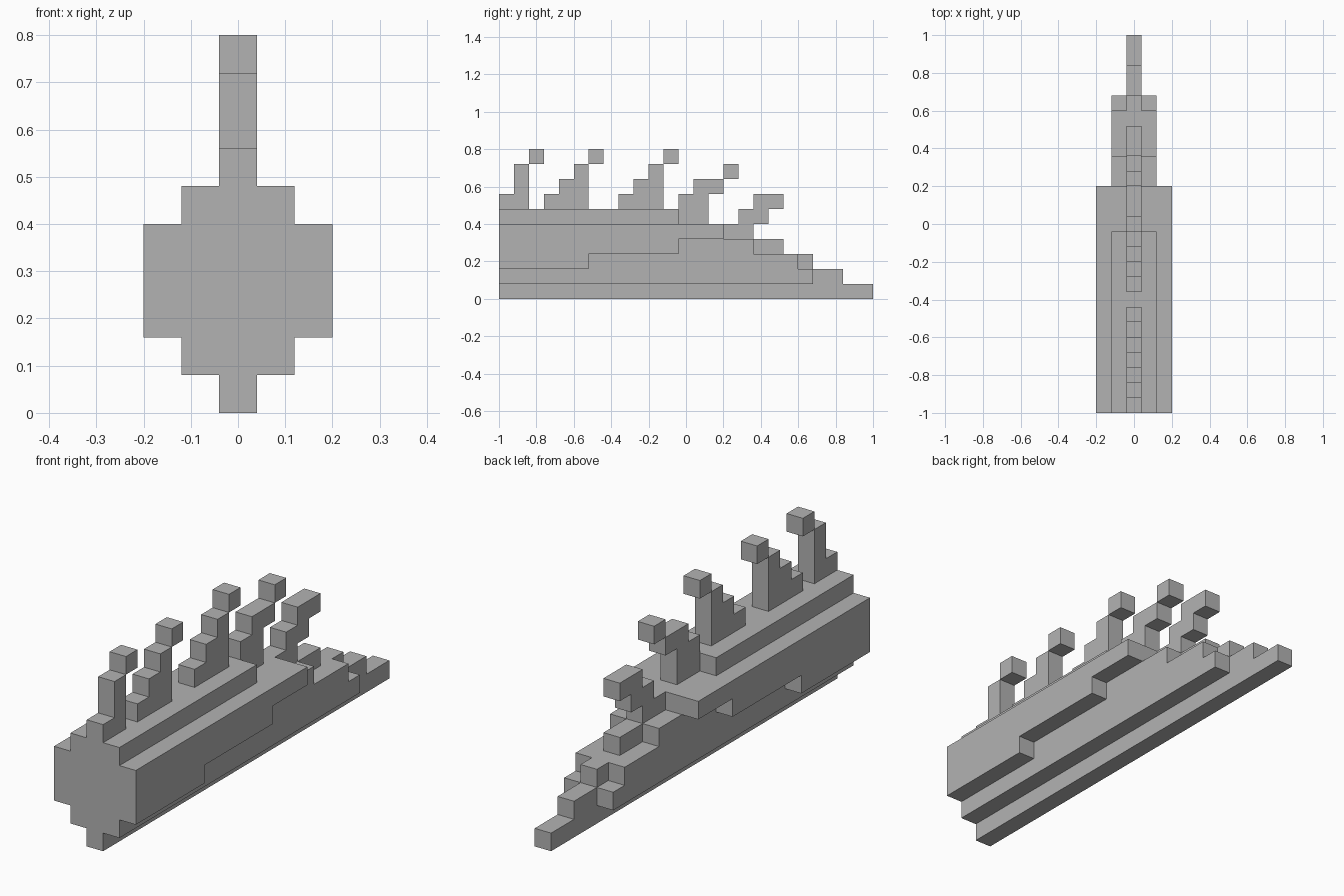
import bpy, bmesh
from mathutils import Vector

cube = bpy.data.objects.get("Cube")
if cube:
    bpy.data.objects.remove(cube, do_unlink=True)

U = 0.08  # edge of one block

grey = bpy.data.materials.new("plain grey")
grey.use_nodes = True
colour = (0.45, 0.45, 0.45, 1)
grey.diffuse_color = colour
grey.node_tree.nodes["Principled BSDF"].inputs["Base Color"].default_value = colour


def blocks(columns, rows):
    """Cells of horizontal rows (level, start, end), repeated in each column."""
    return {(i, j, k) for i in columns for k, a, b in rows for j in range(a, b)}


def hull_rows(first_level, lengths):
    return [(first_level + n, 0, length) for n, length in enumerate(lengths)]


parts = {
    # Hull: stepped layers, widening from the keel outwards
    "keel_spine": blocks([0], hull_rows(0, [25, 23, 21, 19, 17, 12])),
    "inner_hull": blocks([-1, 1], hull_rows(1, [21, 20, 17, 15, 12])),
    "outer_hull": blocks([-2, 2], hull_rows(2, [6, 12, 15])),
    # Crest: curled spines along the middle
    "front_spine": blocks([0], [(6, 0, 2), (7, 1, 2), (8, 1, 2), (9, 2, 3)]),
    "fourth_spine": blocks([0], [(5, 12, 14), (6, 12, 14), (7, 13, 15), (8, 15, 16)]),
    "rear_spine": blocks([0], [(5, 16, 18), (6, 17, 19)]),
}
for name, start in (("second_spine", 3), ("third_spine", 8)):
    rows = [(6 + n, start + n, start + 3) for n in range(3)]
    parts[name] = blocks([0], rows + [(9, start + 3, start + 4)])

solid = set().union(*parts.values())


def build(name, cells):
    """Skin the exposed sides of the cells, then merge flat regions."""
    bm = bmesh.new()
    for cell in cells:
        centre = Vector((cell[0], cell[1] - 12, cell[2] + 0.5))
        for axis in range(3):
            for sign in (-1, 1):
                near = list(cell)
                near[axis] += sign
                if tuple(near) in solid:
                    continue
                n, u, v = Vector(), Vector(), Vector()
                n[axis] = sign / 2
                u[(axis + 1) % 3] = sign / 2
                v[(axis + 2) % 3] = 0.5
                corners = (-u - v, u - v, u + v, v - u)
                bm.faces.new([bm.verts.new((centre + n + c) * U) for c in corners])
    bmesh.ops.remove_doubles(bm, verts=bm.verts[:], dist=U / 100)
    bmesh.ops.dissolve_limit(bm, angle_limit=0.01, verts=bm.verts[:], edges=bm.edges[:])
    mesh = bpy.data.meshes.new(name)
    bm.to_mesh(mesh)
    bm.free()
    mesh.materials.append(grey)
    bpy.context.collection.objects.link(bpy.data.objects.new(name, mesh))


for name, cells in parts.items():
    build(name, cells)
